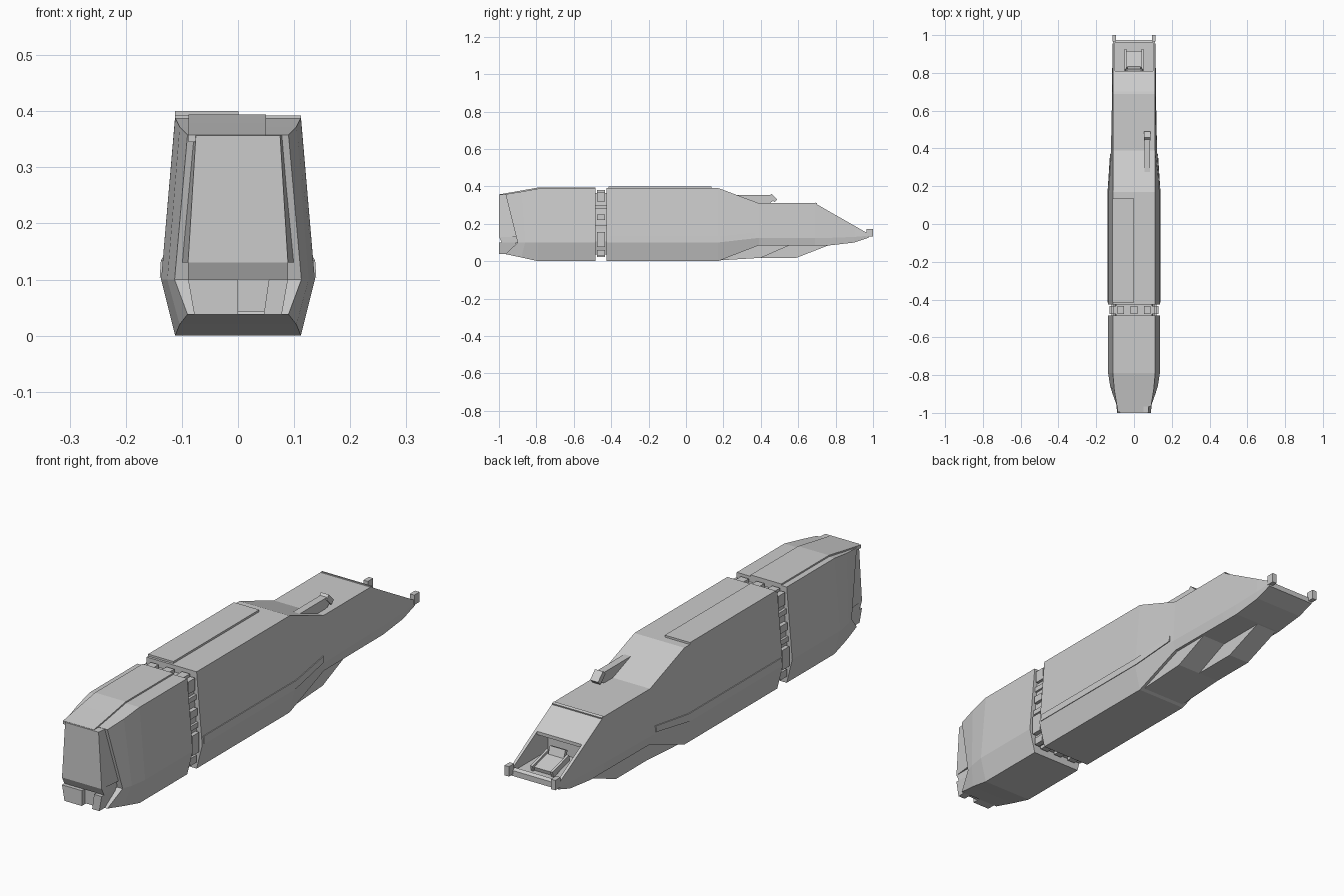
import bpy, bmesh
from math import radians
from mathutils import Vector, Matrix

if "Cube" in bpy.data.objects:
    bpy.data.objects.remove(bpy.data.objects["Cube"])


def loft(name, rings):
    """Skin a list of equal-length closed rings and cap both ends."""
    bm = bmesh.new()
    loops = [[bm.verts.new(p) for p in r] for r in rings]
    n = len(rings[0])
    for a, b in zip(loops, loops[1:]):
        for i in range(n):
            j = (i + 1) % n
            bm.faces.new((a[i], a[j], b[j], b[i]))
    for end in (loops[0], loops[-1]):
        if n == 6:      # hull ring: split the cap at its widest line
            bm.faces.new([end[i] for i in (0, 1, 4, 5)])
            bm.faces.new([end[i] for i in (1, 2, 3, 4)])
        else:
            bm.faces.new(end)
    bmesh.ops.recalc_face_normals(bm, faces=bm.faces)
    me = bpy.data.meshes.new(name)
    bm.to_mesh(me)
    bm.free()
    ob = bpy.data.objects.new(name, me)
    bpy.context.collection.objects.link(ob)
    return ob


def prism(name, profile, x0, x1):
    """Side profile (y, z) extruded across x."""
    return loft(name, [[(x, y, z) for y, z in profile] for x in (x0, x1)])


def box(name, c, s, tilt=0):
    m = Matrix.Translation(c) @ Matrix.Rotation(radians(tilt), 4, 'X')
    return loft(name, [[m @ Vector((sx * s[0] / 2, sy * s[1] / 2, sz * s[2] / 2))
                        for sy, sz in ((-1, -1), (1, -1), (1, 1), (-1, 1))]
                       for sx in (-1, 1)])


def section(y, zb, zm, zt, wb, wm, wt, ym=None):
    """Six-sided hull ring; ym lets the widest line sit at another y."""
    ym = y if ym is None else ym
    return [(wb, y, zb), (wm, ym, zm), (wt, y, zt),
            (-wt, y, zt), (-wm, ym, zm), (-wb, y, zb)]


# Main hull, tapering to the tail
hull = loft("main_hull", [
    section(-.425, 0, .1, .392, .112, .137, .112),
    section(.17, 0, .1, .392, .112, .137, .112),
    section(.39, .085, .125, .31, .112, .122, .112),
    section(.69, .085, .125, .31, .11, .116, .112),
    section(.77, .085, .125, .264, .11, .116, .112),
    section(.90, .1, .13, .19, .11, .114, .112),
    section(.975, .125, .136, .147, .11, .112, .11)])

# Open bay in the sloping end
cutter = prism("bay_cutter", [(.74, .138), (.962, .138), (.962, .4),
                              (.81, .4), (.81, .228), (.74, .228)], -.1, .1)
cutter.hide_render = True
mod = hull.modifiers.new("bay", 'BOOLEAN')
mod.object = cutter
mod.operation = 'DIFFERENCE'
mod.solver = 'EXACT'
bpy.context.view_layer.objects.active = hull
bpy.ops.object.modifier_apply(modifier="bay")
bpy.data.objects.remove(cutter)

# Equipment inside the bay
box("bay_console", (0, .87, .155), (.08, .09, .02), -15)
box("bay_seat_back", (0, .825, .175), (.07, .015, .06), 20)
for s in (-1, 1):
    box("bay_rail", (s * .045, .87, .162), (.01, .11, .025), -15)
    box("end_prong", (s * .104, .983, .152), (.02, .034, .04))

# Slope seam band
box("slope_band", (0, .694, .309), (.222, .012, .006), -15)

# Front module
loft("front_module", [
    section(-.485, 0, .1, .388, .112, .137, .112),
    section(-.79, 0, .1, .388, .112, .137, .112),
    section(-.88, .02, .1, .372, .104, .126, .104, -.86),
    section(-.965, .038, .1, .358, .09, .113, .09, -.90)])
prism("front_roof_panel", [(-.485, .38), (-.485, .394), (-.79, .394), (-.88, .378),
                           (-.995, .358), (-.995, .345)], -.088, .05)

# Nose plate with stepped lower edge
loft("nose_plate", [[(-w, y, .357), (w, y, .357), (v, y, .13), (-v, y, .13)]
                    for y, w, v in ((-.90, .084, .1), (-1, .075, .089))])
prism("nose_ledge", [(-.89, .13), (-1, .13), (-.985, .1), (-.89, .1)], -.089, .089)
box("nose_recess", (0, -.94, .072), (.15, .08, .06))
for name, a, b, c, d in (("nose_block_wide", -.089, 0, 0, -.078),
                         ("nose_block_narrow", .055, .089, .078, .046)):
    loft(name, [[(a, y, .1), (b, y, .1), (c, y, .038), (d, y, .038)]
                for y in (-.91, -1)])

# Coupling between the two modules
loft("coupling_core", [section(y, .035, .105, .365, .098, .117, .095)
                       for y in (-.49, -.42)])
for s in (-1, 1):
    for z, h, x in ((.345, .05, .1), (.235, .03, .11), (.115, .08, .118), (.045, .03, .107)):
        box("coupling_side_block", (s * x, -.455, z), (.022, .044, h))
    for z, x in ((.29, .105), (.18, .113)):
        box("coupling_link", (s * x, -.455, z), (.012, .07, .02))
for x in (-.07, 0, .07):
    box("coupling_top_block", (x, -.455, .368), (.035, .044, .025))
    box("coupling_bottom_block", (x, -.455, .034), (.035, .044, .025))

# Raised roof panel on one half
box("roof_panel", (-.056, -.14, .394), (.113, .55, .012))

# Side strips following the hull flank
for s in (-1, 1):
    loft("side_strip", [[(s * (x - .015), y, z), (s * x, y, z),
                         (s * (x - .002), y, z + h), (s * (x - .015), y, z + h)]
                        for y, x, z, h in ((-.415, .1395, .104, .03), (.18, .1395, .104, .03),
                                           (.37, .127, .131, .024))])

# Underside keel: long on one half, short on the other
prism("keel_long", [(.15, .003), (.4, .018), (.59, .018), (.77, .088), (.4, .12), (.2, .06)],
      -.1, -.005)
prism("keel_short", [(.15, .003), (.4, .018), (.56, .088), (.4, .12), (.2, .06)],
      -.005, .1)

# Roof sensor
prism("sensor_arm", [(.27, .353), (.45, .353), (.47, .325), (.45, .312), (.38, .3)], .055, .085)
box("sensor_head", (.07, .465, .338), (.036, .022, .045), 45)
